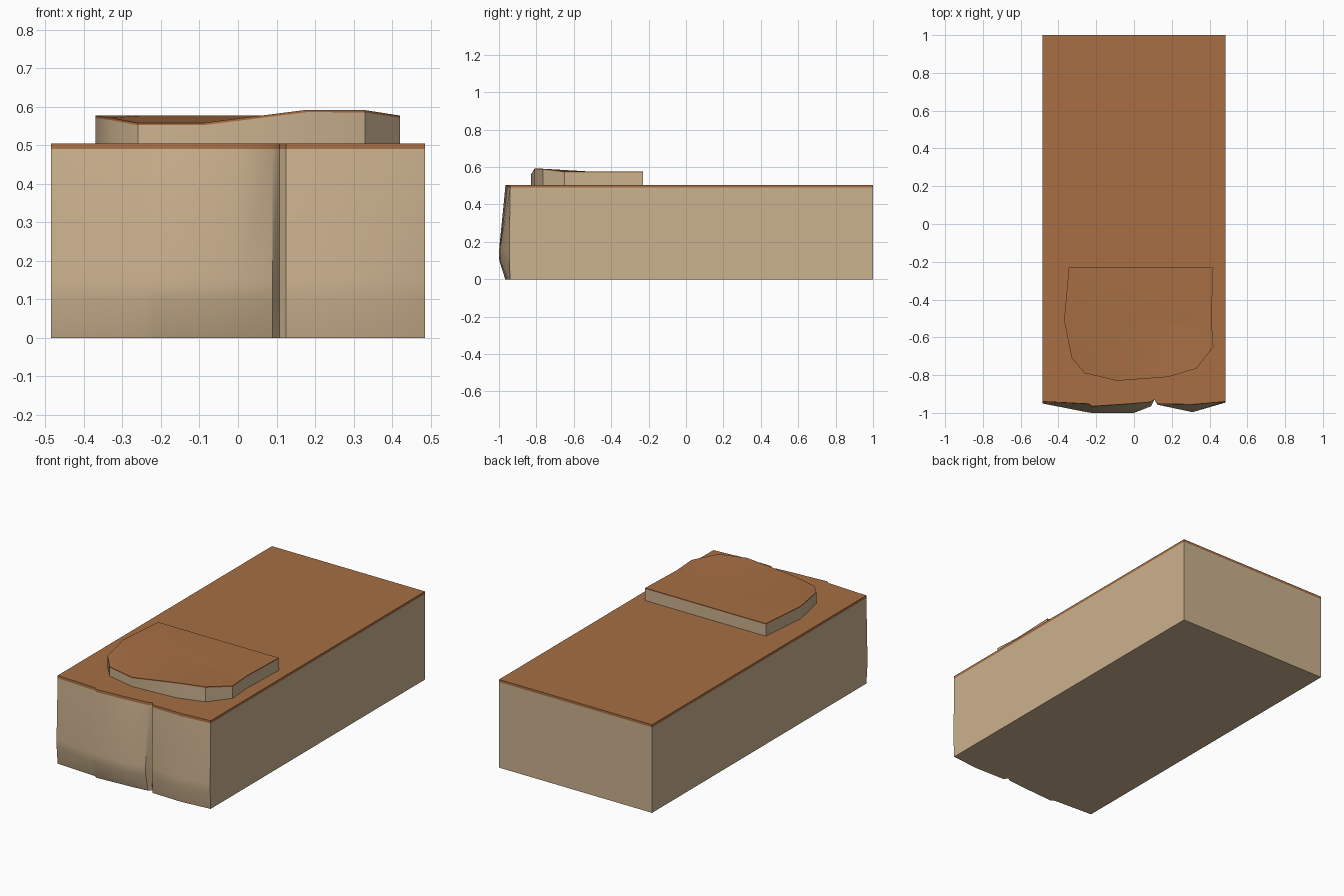
import bpy, bmesh, math

if "Cube" in bpy.data.objects:
    bpy.data.objects.remove(bpy.data.objects["Cube"])


def material(name, rgb):
    m = bpy.data.materials.new(name)
    m.diffuse_color = (*rgb, 1.0)
    m.use_nodes = True
    m.node_tree.nodes["Principled BSDF"].inputs["Base Color"].default_value = m.diffuse_color
    return m


TAN = material("tan earth", (0.60, 0.445, 0.275))
BROWN = material("brown soil", (0.385, 0.158, 0.057))


def loft(bm, rings):
    """Join rings of points, bottom to top; the last band is the soil edge."""
    vs = [[bm.verts.new(p) for p in ring] for ring in rings]
    n = len(vs[0])
    for k in range(len(vs) - 1):
        for i in range(n):
            j = (i + 1) % n
            f = bm.faces.new((vs[k][i], vs[k][j], vs[k + 1][j], vs[k + 1][i]))
            f.material_index = 1 if k == len(vs) - 2 else 0
    bm.faces.new(vs[0][::-1])
    return vs[-1]


def finish(bm, name):
    bmesh.ops.recalc_face_normals(bm, faces=bm.faces[:])
    me = bpy.data.meshes.new(name)
    bm.to_mesh(me)
    bm.free()
    me.materials.append(TAN)
    me.materials.append(BROWN)
    ob = bpy.data.objects.new(name, me)
    bpy.context.collection.objects.link(ob)
    bpy.ops.object.select_all(action='DESELECT')
    ob.select_set(True)
    bpy.context.view_layer.objects.active = ob
    bpy.ops.object.shade_smooth_by_angle(angle=math.radians(30))


# Earth block: front columns as (x, y at top and bottom, y at the bulge)
COLUMNS = [(-0.485, -0.94, -0.95), (-0.24, -0.952, -0.998), (-0.22, -0.965, -1.0),
           (0.0, -0.95, -1.0), (0.09, -0.942, -0.965), (0.108, -0.93, -0.93),
           (0.125, -0.952, -0.957), (0.31, -0.955, -0.996), (0.485, -0.94, -0.945)]
# (height, share of the bulge)
LEVELS = [(0, 0.05), (0.10, 0.95), (0.15, 1), (0.49, 0.04), (0.505, 0)]
bm = bmesh.new()
rings = [[(x, a + (b - a) * t, z) for x, a, b in COLUMNS]
         + [(0.485, 1, z), (-0.485, 1, z)] for z, t in LEVELS]
top = loft(bm, rings)
bm.faces.new(top).material_index = 1
finish(bm, "earth_block")

# Raised slab: wavy front rim, flat back
FLAT = 0.577
RIM = [(-0.37, -0.51, FLAT), (-0.33, -0.71, 0.571), (-0.26, -0.79, 0.558),
       (-0.09, -0.83, 0.558), (0.18, -0.81, 0.592), (0.33, -0.765, 0.591),
       (0.42, -0.65, 0.577), (0.41, -0.50, FLAT), (0.42, -0.23, FLAT),
       (-0.345, -0.23, FLAT)]
bm = bmesh.new()
top = loft(bm, [[(x, y, 0.505) for x, y, z in RIM],
                [(x, y, z - 0.006) for x, y, z in RIM], RIM])
mids = [bm.verts.new((x * 0.95, -0.53, FLAT)) for x, y, z in RIM[1:7]]
chain = [top[0]] + mids + [top[7]]
for i in range(7):
    quad = [top[i], top[i + 1], chain[i + 1], chain[i]]
    bm.faces.new(list(dict.fromkeys(quad))).material_index = 1
bm.faces.new(chain + [top[8], top[9]]).material_index = 1
finish(bm, "raised_slab")
